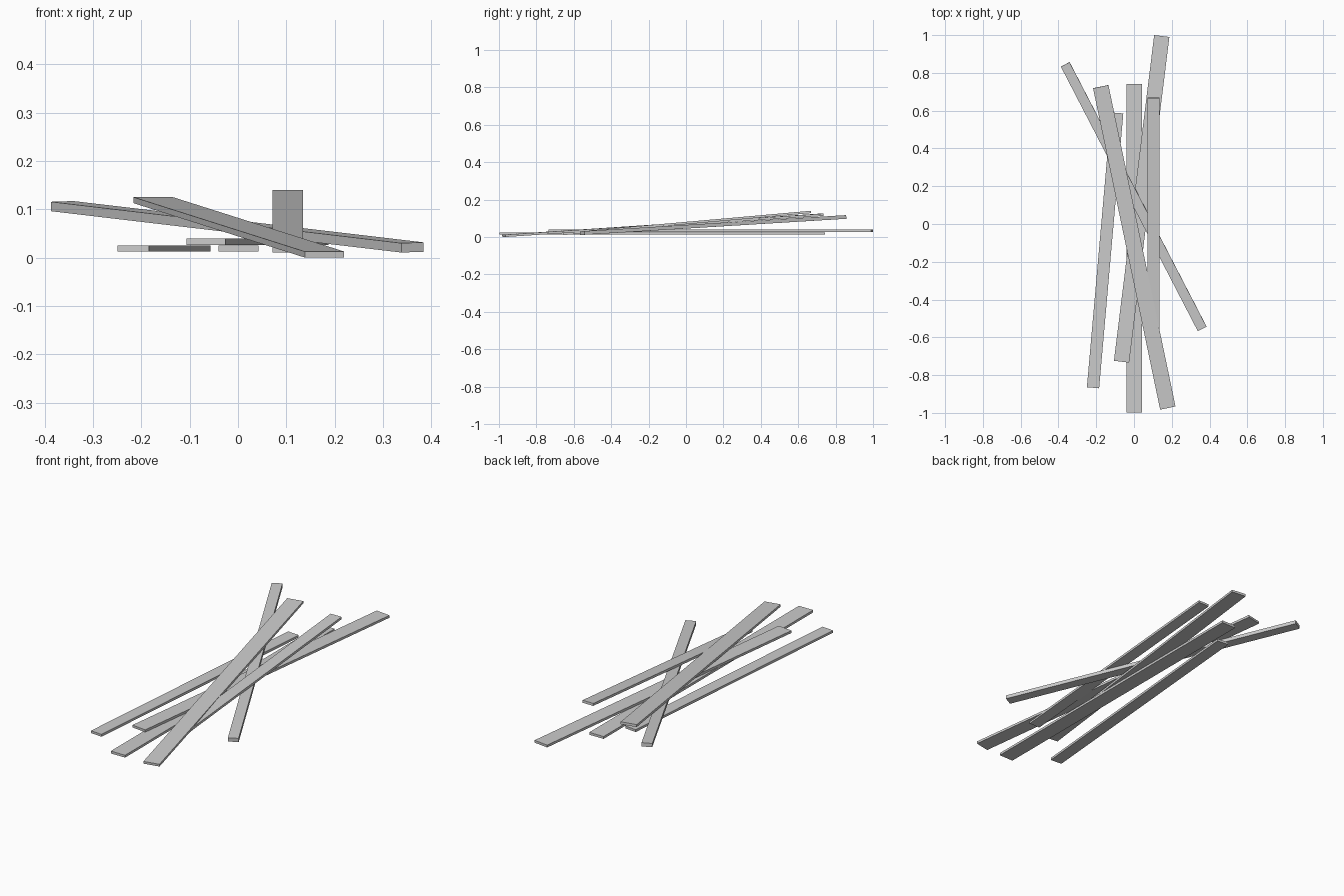
import bpy
import bmesh
from mathutils import Vector, Matrix

if "Cube" in bpy.data.objects:
    bpy.data.objects.remove(bpy.data.objects["Cube"])


def plank(name, start, end, width, thick, roll=0.0):
    """Rectangular board running between the centres of its two end faces."""
    a, b = Vector(start), Vector(end)
    along = (b - a).normalized()
    side = along.cross(Vector((0, 0, 1))).normalized()
    side = Matrix.Rotation(roll, 3, along) @ side
    up = side.cross(along)
    frame = Matrix((side, along, up)).transposed().to_4x4()
    size = Matrix.Diagonal((width, (b - a).length, thick, 1))
    bm = bmesh.new()
    bmesh.ops.create_cube(bm, size=1, matrix=size)
    mesh = bpy.data.meshes.new(name)
    bm.to_mesh(mesh)
    bm.free()
    obj = bpy.data.objects.new(name, mesh)
    obj.matrix_world = Matrix.Translation((a + b) / 2) @ frame
    bpy.context.collection.objects.link(obj)
    return obj


# Boards lying flat
plank("left_plank", (-0.217, -0.867, 0.0185), (-0.089, 0.588, 0.0185), 0.065, 0.0125)
plank("centre_plank", (0.001, -0.998, 0.0185), (0.001, 0.742, 0.0185), 0.083, 0.0125)
plank("crossing_plank", (-0.066, -0.729, 0.0328), (0.147, 0.995, 0.0328), 0.081, 0.0125)

# Boards leaning on top of the pile
plank("right_leaning_plank", (0.103, -0.655, 0.0165), (0.103, 0.668, 0.134), 0.063, 0.0125)
plank("top_leaning_plank", (0.179, -0.974, 0.0063), (-0.176, 0.727, 0.119), 0.083, 0.0125)

# Narrow, thicker batten wedged through the pile
plank("narrow_batten", (0.361, -0.555, 0.021), (-0.364, 0.845, 0.1065), 0.052, 0.0195, -0.03)
